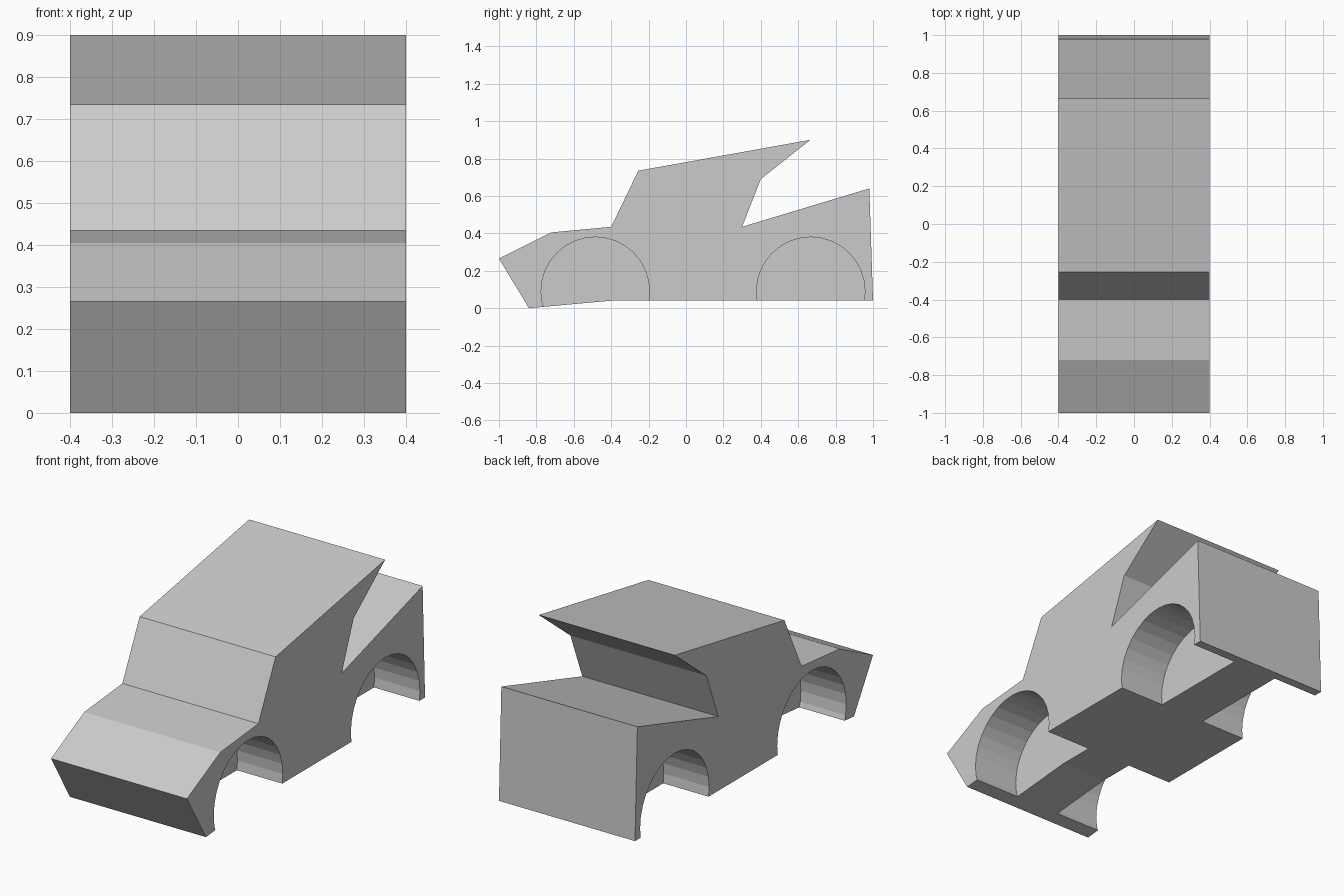
import bpy
import bmesh
import math
from mathutils import Matrix

cube = bpy.data.objects.get("Cube")
if cube:
    bpy.data.objects.remove(cube, do_unlink=True)

HALF_WIDTH = 0.4
WELL_INNER = HALF_WIDTH / 3
WELL_RADIUS = 0.29
WELL_HEIGHT = 0.09

grey = bpy.data.materials.new("light grey")
grey.use_nodes = True
colour = (0.6, 0.6, 0.6, 1)
grey.diffuse_color = colour
grey.node_tree.nodes["Principled BSDF"].inputs["Base Color"].default_value = colour


def make_object(name, bm):
    bmesh.ops.recalc_face_normals(bm, faces=bm.faces)
    mesh = bpy.data.meshes.new(name)
    bm.to_mesh(mesh)
    bm.free()
    mesh.materials.append(grey)
    obj = bpy.data.objects.new(name, mesh)
    bpy.context.collection.objects.link(obj)
    return obj


# Car body: side profile (y, z) swept across the width
profile = [
    (-1.0, 0.265), (-0.84, 0.0), (-0.4, 0.04), (1.0, 0.04),
    (0.98, 0.64), (0.3, 0.435), (0.4, 0.69), (0.665, 0.9),
    (-0.255, 0.735), (-0.4, 0.435), (-0.72, 0.405),
]
bm = bmesh.new()
side = bm.faces.new([bm.verts.new((-HALF_WIDTH, y, z)) for y, z in profile])
swept = bmesh.ops.extrude_face_region(bm, geom=[side])["geom"]
bmesh.ops.translate(bm, vec=(2 * HALF_WIDTH, 0, 0),
                    verts=[v for v in swept if isinstance(v, bmesh.types.BMVert)])
body = make_object("car_body", bm)

# Wheel wells: a round pocket at each corner
length = 0.5 - WELL_INNER
cutters = []
for end, y in (("front", -0.485), ("rear", 0.667)):
    for label, sign in (("left", 1), ("right", -1)):
        bm = bmesh.new()
        place = (Matrix.Translation((sign * (WELL_INNER + length / 2), y, WELL_HEIGHT))
                 @ Matrix.Rotation(math.pi / 2, 4, "Y"))
        bmesh.ops.create_cone(bm, cap_ends=True, segments=32, radius1=WELL_RADIUS,
                              radius2=WELL_RADIUS, depth=length, matrix=place)
        cutter = make_object(f"{end}_{label}_well_cutter", bm)
        cutter.hide_render = True
        cutters.append(cutter)
        cut = body.modifiers.new(f"{end} {label} well", "BOOLEAN")
        cut.operation = "DIFFERENCE"
        cut.solver = "EXACT"
        cut.object = cutter

# Bake the cuts and drop the helpers
bpy.context.view_layer.update()
baked = bpy.data.meshes.new_from_object(
    body.evaluated_get(bpy.context.evaluated_depsgraph_get()))
body.modifiers.clear()
body.data = baked
for cutter in cutters:
    bpy.data.objects.remove(cutter, do_unlink=True)
